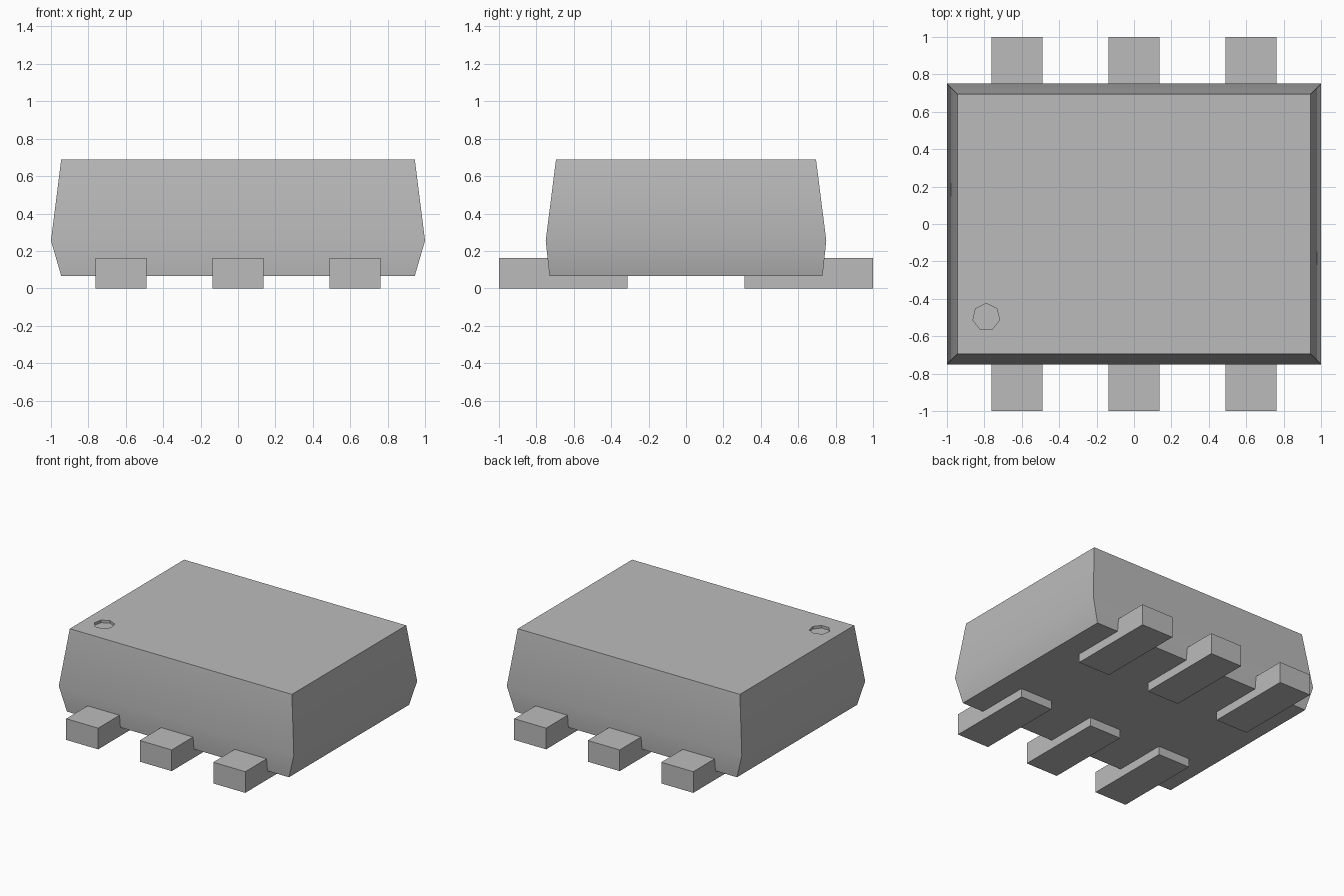
import bpy
import bmesh
import math

cube = bpy.data.objects.get("Cube")
if cube:
    bpy.data.objects.remove(cube, do_unlink=True)

# Single plain grey
grey = bpy.data.materials.new("plain_grey")
grey.use_nodes = True
COLOUR = (0.5, 0.5, 0.5, 1)
grey.diffuse_color = COLOUR
grey.node_tree.nodes["Principled BSDF"].inputs["Base Color"].default_value = COLOUR


def add_object(name, bm):
    bmesh.ops.recalc_face_normals(bm, faces=bm.faces)
    mesh = bpy.data.meshes.new(name)
    bm.to_mesh(mesh)
    bm.free()
    mesh.materials.append(grey)
    obj = bpy.data.objects.new(name, mesh)
    bpy.context.collection.objects.link(obj)
    return obj


def loft(name, sections):
    """Stack rectangles of (half x, half y, z) and cap both ends."""
    bm = bmesh.new()
    rings = []
    for hx, hy, z in sections:
        corners = ((-hx, -hy), (hx, -hy), (hx, hy), (-hx, hy))
        rings.append([bm.verts.new((x, y, z)) for x, y in corners])
    for low, high in zip(rings, rings[1:]):
        for i in range(4):
            j = (i + 1) % 4
            bm.faces.new((low[i], low[j], high[j], high[i]))
    bm.faces.new(rings[0][::-1])
    bm.faces.new(rings[-1])
    return add_object(name, bm)


# Moulded body, widest near the legs
TOP = 0.69
body = loft("body", [(0.945, 0.73, 0.066), (1.0, 0.75, 0.255), (0.945, 0.695, TOP)])

# Shallow seven-sided corner dimple
bpy.ops.mesh.primitive_cylinder_add(vertices=7, radius=0.073, depth=0.04,
                                    location=(-0.79, -0.498, TOP))
cutter = bpy.context.object
cutter.name = "dimple_cutter"
cutter.hide_render = True
cutter.data.materials.append(grey)
cut = body.modifiers.new("dimple", "BOOLEAN")
cut.operation = "DIFFERENCE"
cut.solver = "EXACT"
cut.object = cutter

bpy.ops.object.select_all(action="DESELECT")
body.select_set(True)
bpy.context.view_layer.objects.active = body
bpy.ops.object.modifier_apply(modifier=cut.name)
bpy.data.objects.remove(cutter, do_unlink=True)
bpy.ops.object.shade_smooth_by_angle(angle=math.radians(30))

# Three flat legs on the front and three on the back
WIDTH, INNER, HEIGHT = 0.272, 0.312, 0.163
for side, sign in (("front", -1), ("back", 1)):
    for place, x in (("right", -0.626), ("middle", 0), ("left", 0.626)):
        bm = bmesh.new()
        bmesh.ops.create_cube(bm, size=1)
        bmesh.ops.scale(bm, vec=(WIDTH, 1 - INNER, HEIGHT), verts=bm.verts)
        bmesh.ops.translate(bm, vec=(x, sign * (1 + INNER) / 2, HEIGHT / 2),
                            verts=bm.verts)
        add_object(f"{side}_{place}_leg", bm)
